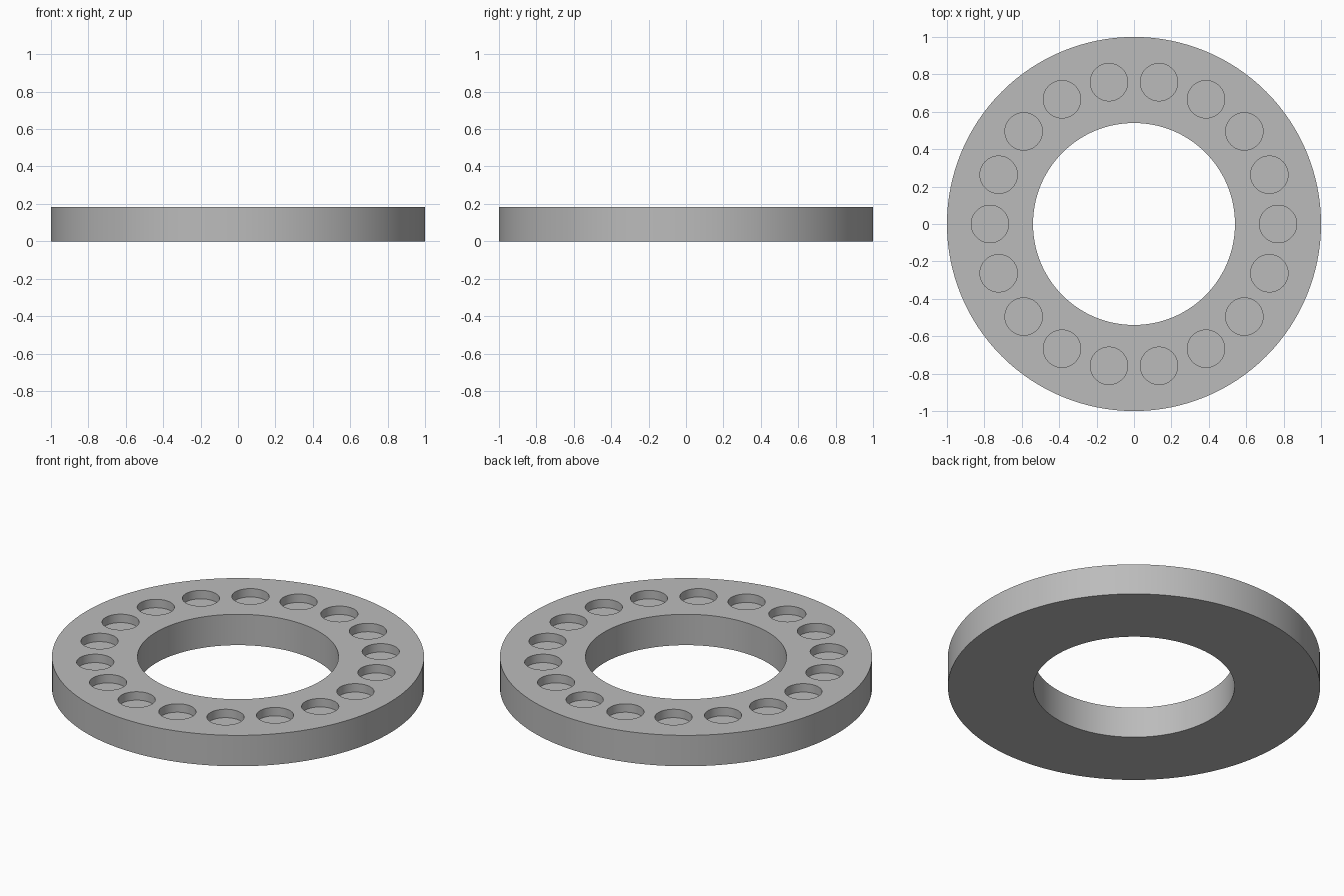
import bpy
import bmesh
import math
from mathutils import Matrix, Vector

OUTER, INNER, HEIGHT = 1.0, 0.54, 0.183
POCKETS, POCKET_RING, POCKET_R, POCKET_DEPTH = 18, 0.77, 0.1, 0.05

cube = bpy.data.objects.get("Cube")
if cube:
    bpy.data.objects.remove(cube, do_unlink=True)

# Single grey material
grey = bpy.data.materials.new("plain_grey")
grey.use_nodes = True
colour = (0.5, 0.5, 0.5, 1)
grey.diffuse_color = colour
grey.node_tree.nodes["Principled BSDF"].inputs["Base Color"].default_value = colour


def make_object(name, bm):
    bmesh.ops.recalc_face_normals(bm, faces=bm.faces)
    mesh = bpy.data.meshes.new(name)
    bm.to_mesh(mesh)
    bm.free()
    mesh.materials.append(grey)
    obj = bpy.data.objects.new(name, mesh)
    bpy.context.collection.objects.link(obj)
    return obj


# Ring body: rectangular section spun around z
bm = bmesh.new()
section = [(INNER, 0), (OUTER, 0), (OUTER, HEIGHT), (INNER, HEIGHT)]
verts = [bm.verts.new((r, 0, z)) for r, z in section]
edges = [bm.edges.new((verts[i], verts[(i + 1) % 4])) for i in range(4)]
bmesh.ops.spin(bm, geom=verts + edges, cent=(0, 0, 0), axis=(0, 0, 1),
               angle=math.tau, steps=128, use_merge=True)
bmesh.ops.remove_doubles(bm, verts=bm.verts, dist=0.0001)
ring = make_object("pocketed_ring", bm)

# Cutters for the blind round pockets in the top face
bm = bmesh.new()
for i in range(POCKETS):
    turn = Matrix.Rotation(math.tau * i / POCKETS, 4, 'Z')
    move = Matrix.Translation(Vector((POCKET_RING, 0, HEIGHT)))
    bmesh.ops.create_cone(bm, cap_ends=True, segments=48, radius1=POCKET_R,
                          radius2=POCKET_R, depth=2 * POCKET_DEPTH, matrix=turn @ move)
cutter = make_object("pocket_cutter", bm)

# Cut the pockets and apply
cut = ring.modifiers.new("pockets", 'BOOLEAN')
cut.operation, cut.solver, cut.object = 'DIFFERENCE', 'EXACT', cutter
bpy.ops.object.select_all(action='DESELECT')
ring.select_set(True)
bpy.context.view_layer.objects.active = ring
bpy.ops.object.modifier_apply(modifier=cut.name)
bpy.data.objects.remove(cutter, do_unlink=True)
bpy.ops.object.shade_smooth_by_angle(angle=math.radians(30))
